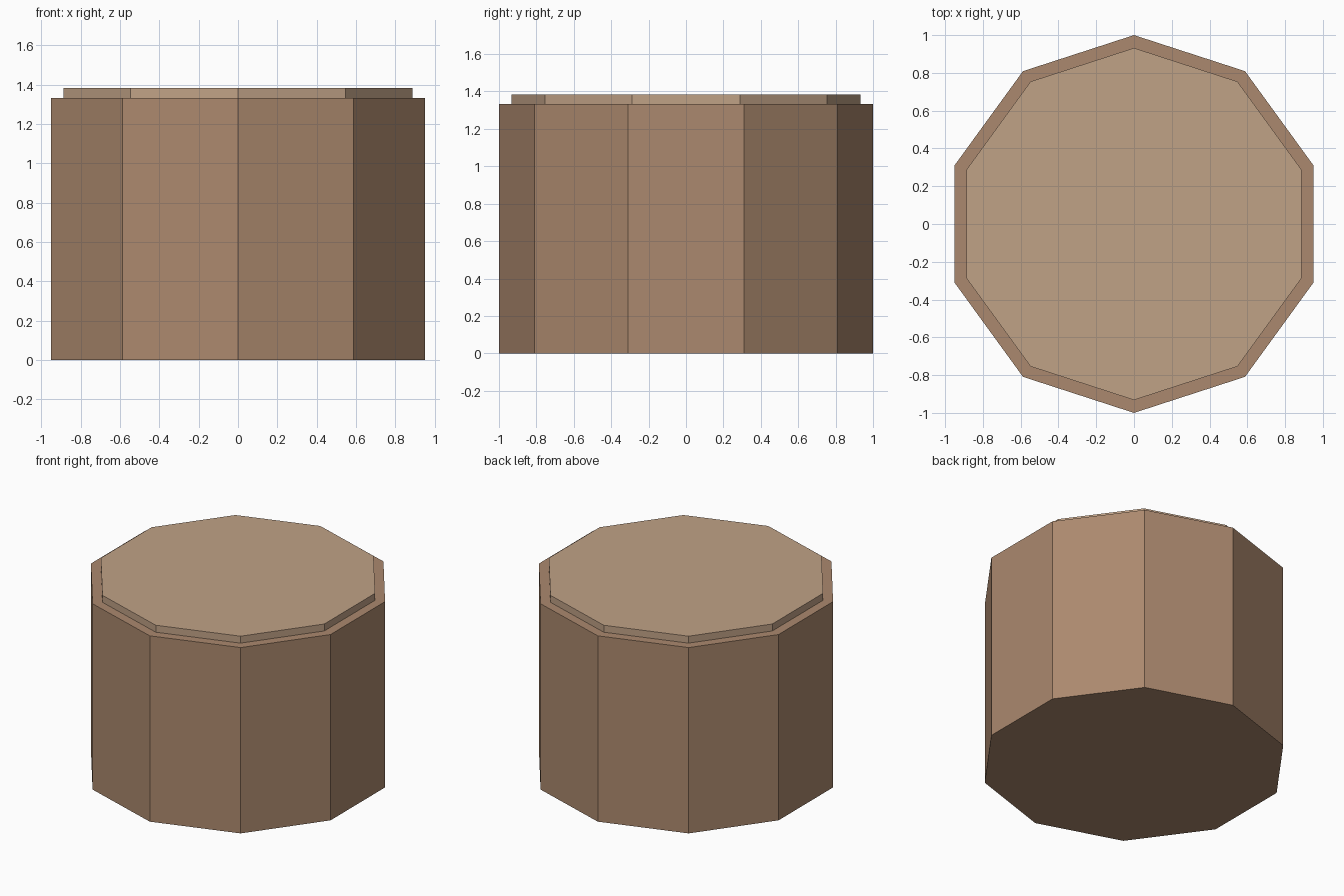
import bpy

if "Cube" in bpy.data.objects:
    bpy.data.objects.remove(bpy.data.objects["Cube"])

SIDES = 10


def material(name, rgb):
    mat = bpy.data.materials.new(name)
    mat.diffuse_color = (*rgb, 1.0)
    mat.use_nodes = True
    mat.node_tree.nodes["Principled BSDF"].inputs["Base Color"].default_value = mat.diffuse_color
    return mat


def prism(name, radius, z_low, z_high, mat):
    """Upright ten-sided prism with a corner pointing along y."""
    bpy.ops.mesh.primitive_cylinder_add(
        vertices=SIDES, radius=radius, depth=z_high - z_low,
        location=(0, 0, (z_low + z_high) / 2))
    obj = bpy.context.object
    obj.name = name
    obj.data.materials.append(mat)
    return obj


# Bark-coloured trunk
prism("stump_body", 1.0, 0.0, 1.333, material("bark", (0.41, 0.25, 0.156)))

# Paler, slightly smaller cut face raised above the trunk
prism("cut_top", 0.932, 1.333, 1.383, material("cut_wood", (0.53, 0.36, 0.24)))
